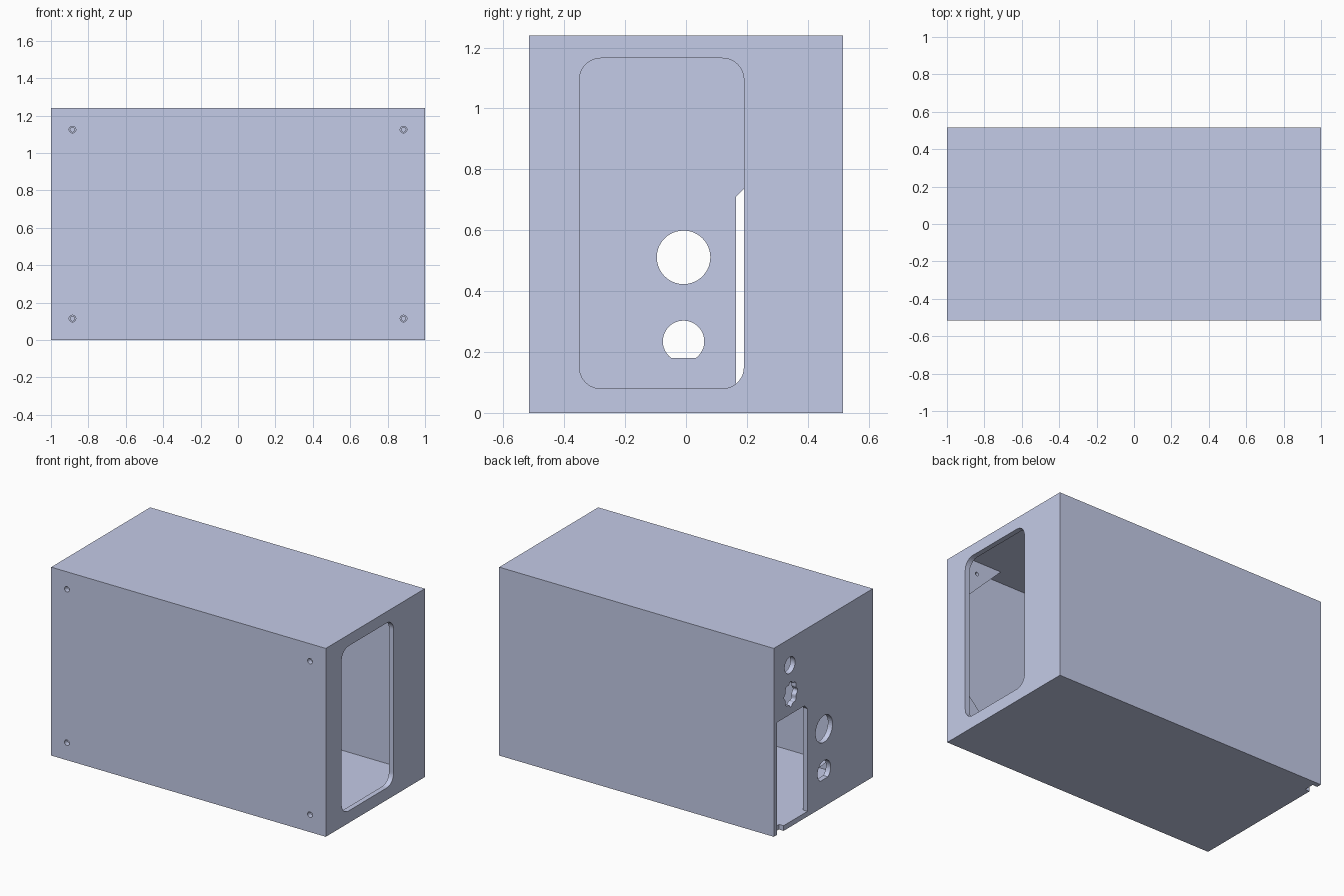
import bpy, bmesh, math

if "Cube" in bpy.data.objects:
    bpy.data.objects.remove(bpy.data.objects["Cube"])

T = 0.034                       # sheet thickness
X, Y, Z = 1.0, 0.515, 1.24      # half length, half depth, height
PITCH = (2 * X - 2 * T) / 7     # finger pitch along the length
S0, S1 = 0.13, 0.215            # bracket tab span, measured from each corner
GY0, GY1 = -0.415, -0.38        # bracket depth range

mat = bpy.data.materials.new("pale blue grey")
mat.diffuse_color = (0.591, 0.638, 0.855, 1)
mat.use_nodes = True
mat.node_tree.nodes["Principled BSDF"].inputs["Base Color"].default_value = mat.diffuse_color


def finish(bm, name):
    bmesh.ops.recalc_face_normals(bm, faces=bm.faces)
    me = bpy.data.meshes.new(name)
    bm.to_mesh(me)
    bm.free()
    me.materials.append(mat)
    ob = bpy.data.objects.new(name, me)
    bpy.context.collection.objects.link(ob)
    return ob


def prism(name, pts, axis, lo, hi):
    """Extrude a 2D outline along an axis (0 = x, 1 = y)."""
    bm = bmesh.new()
    def pos(p, d):
        q = list(p)
        q.insert(axis, d)
        return q
    f = bm.faces.new([bm.verts.new(pos(p, lo)) for p in pts])
    ext = bmesh.ops.extrude_face_region(bm, geom=[f])["geom"]
    for v in ext:
        if isinstance(v, bmesh.types.BMVert):
            v.co[axis] = hi
    return finish(bm, name)


def arc(cx, cy, r, a0=0, a1=360, n=40):
    full = abs(a1 - a0) == 360
    return [(cx + r * math.cos(math.radians(a0 + (a1 - a0) * i / n)),
             cy + r * math.sin(math.radians(a0 + (a1 - a0) * i / n)))
            for i in range(n if full else n + 1)]


def cut(ob, outlines, axis, lo, hi):
    """Cut straight holes through a part."""
    for pts in outlines:
        c = prism("hole_cutter", pts, axis, lo, hi)
        c.hide_render = True
        m = ob.modifiers.new("hole", 'BOOLEAN')
        m.operation, m.solver, m.object = 'DIFFERENCE', 'EXACT', c
        dg = bpy.context.evaluated_depsgraph_get()
        me = bpy.data.meshes.new_from_object(ob.evaluated_get(dg))
        ob.modifiers.clear()
        ob.data = me
        bpy.data.objects.remove(c)


def owner(x, y, z):
    """Which kind of panel fills a spot in the box wall (finger joint rule)."""
    f, s, h = abs(y) > Y - T, abs(x) > X - T, z < T or z > Z - T
    e = min(z, Z - z)
    if GY0 < y < GY1 and ((h and S0 < X - abs(x) < S1) or (s and S0 < e < S1)):
        return "bracket"
    if f and s and h:
        return "face"
    if f and s:
        return "side" if 0.1375 < abs(z - Z / 2) < 0.4125 else "face"
    if f and h:
        return "lid" if math.floor((x + X - T) / PITCH) % 2 == 0 else "face"
    if s and h:
        return "lid" if 0.1375 < abs(y) < 0.4125 else "side"
    return "face" if f else "side" if s else "lid"


# grid lines where joints and slots can change
xs = [-X, X] + [-X + T + PITCH * i for i in range(8)]
xs += [k * (X - s) for k in (-1, 1) for s in (S0, S1)]
ys = [-Y, Y, T - Y, Y - T, GY0, GY1] + [k * a for k in (-1, 1) for a in (0.1375, 0.4125)]
zs = [0, T, Z - T, Z, S0, S1, Z - S0, Z - S1]
zs += [Z / 2 + k * a for k in (-1, 1) for a in (0.1375, 0.4125)]
GRID = [sorted(xs), sorted(ys), sorted(zs)]


def panel(name, kind, axis, lo, hi):
    bm = bmesh.new()
    a, b = [i for i in range(3) if i != axis]
    verts = {}
    def vert(i, j):
        if (i, j) not in verts:
            q = [GRID[a][i], GRID[b][j]]
            q.insert(axis, lo)
            verts[i, j] = bm.verts.new(q)
        return verts[i, j]
    for i in range(len(GRID[a]) - 1):
        for j in range(len(GRID[b]) - 1):
            q = [(GRID[a][i] + GRID[a][i + 1]) / 2, (GRID[b][j] + GRID[b][j + 1]) / 2]
            q.insert(axis, (lo + hi) / 2)
            if owner(*q) == kind:
                bm.faces.new([vert(i, j), vert(i + 1, j), vert(i + 1, j + 1), vert(i, j + 1)])
    ext = bmesh.ops.extrude_face_region(bm, geom=bm.faces[:])["geom"]
    for v in ext:
        if isinstance(v, bmesh.types.BMVert):
            v.co[axis] = hi
    bmesh.ops.recalc_face_normals(bm, faces=bm.faces)
    bmesh.ops.dissolve_limit(bm, angle_limit=0.01, verts=bm.verts[:], edges=bm.edges[:])
    return finish(bm, name)


# six finger-jointed panels
front = panel("front_panel", "face", 1, -Y, T - Y)
panel("back_panel", "face", 1, Y - T, Y)
panel("bottom_panel", "lid", 2, 0, T)
panel("top_panel", "lid", 2, Z - T, Z)
right = panel("right_panel", "side", 0, X - T, X)
left = panel("left_panel", "side", 0, -X, T - X)

# screw holes in the front
corners = [(sx, up) for sx in (-1, 1) for up in (0, 1)]
screws = [(sx * 0.885, Z - 0.115 if up else 0.115) for sx, up in corners]
cut(front, [arc(x, z, 0.018, n=24) for x, z in screws], 1, -Y - 0.1, -Y + 0.1)

# rounded window in the right side
R = 0.07
window = []
for cy, cz, a in ((0.19 - R, 1.165 - R, 0), (-0.35 + R, 1.165 - R, 90),
                  (-0.35 + R, 0.08 + R, 180), (0.19 - R, 0.08 + R, 270)):
    window += arc(cy, cz, R, a, a + 90, 12)
cut(right, [window], 0, X - 0.1, X + 0.1)

# connector holes and tall opening in the left side
lobed = []
for i in range(64):
    a = 2 * math.pi * i / 64
    r = 1 + 0.09 * math.cos(8 * a)
    lobed.append((0.338 + 0.064 * r * math.cos(a), 0.872 + 0.077 * r * math.sin(a)))
opening = [(0.165, -0.1), (Y - T, -0.1), (Y - T, 0.74), (0.195, 0.74), (0.165, 0.71)]
cut(left, [arc(-0.008, 0.511, 0.088),                 # large round hole
           arc(-0.008, 0.235, 0.068, -54, 234),       # hole with a flat bottom
           arc(0.348, 1.066, 0.054),                  # small round hole
           lobed, opening], 0, -X - 0.1, -X + 0.1)

# triangular corner brackets with tabs and a screw hole
shape = [(T, T), (T, S0), (0, S0), (0, S1), (T, S1), (T, 0.298),
         (0.298, T), (S1, T), (S1, 0), (S0, 0), (S0, T)]
for (sx, up), (hx, hz) in zip(corners, screws):
    pts = [(sx * (X - a), Z - b if up else b) for a, b in shape]
    name = ("top" if up else "bottom") + ("_right" if sx > 0 else "_left") + "_bracket"
    bracket = prism(name, pts, 1, GY0, GY1)
    cut(bracket, [arc(hx, hz, 0.012, n=24)], 1, GY0 - 0.1, GY1 + 0.1)
